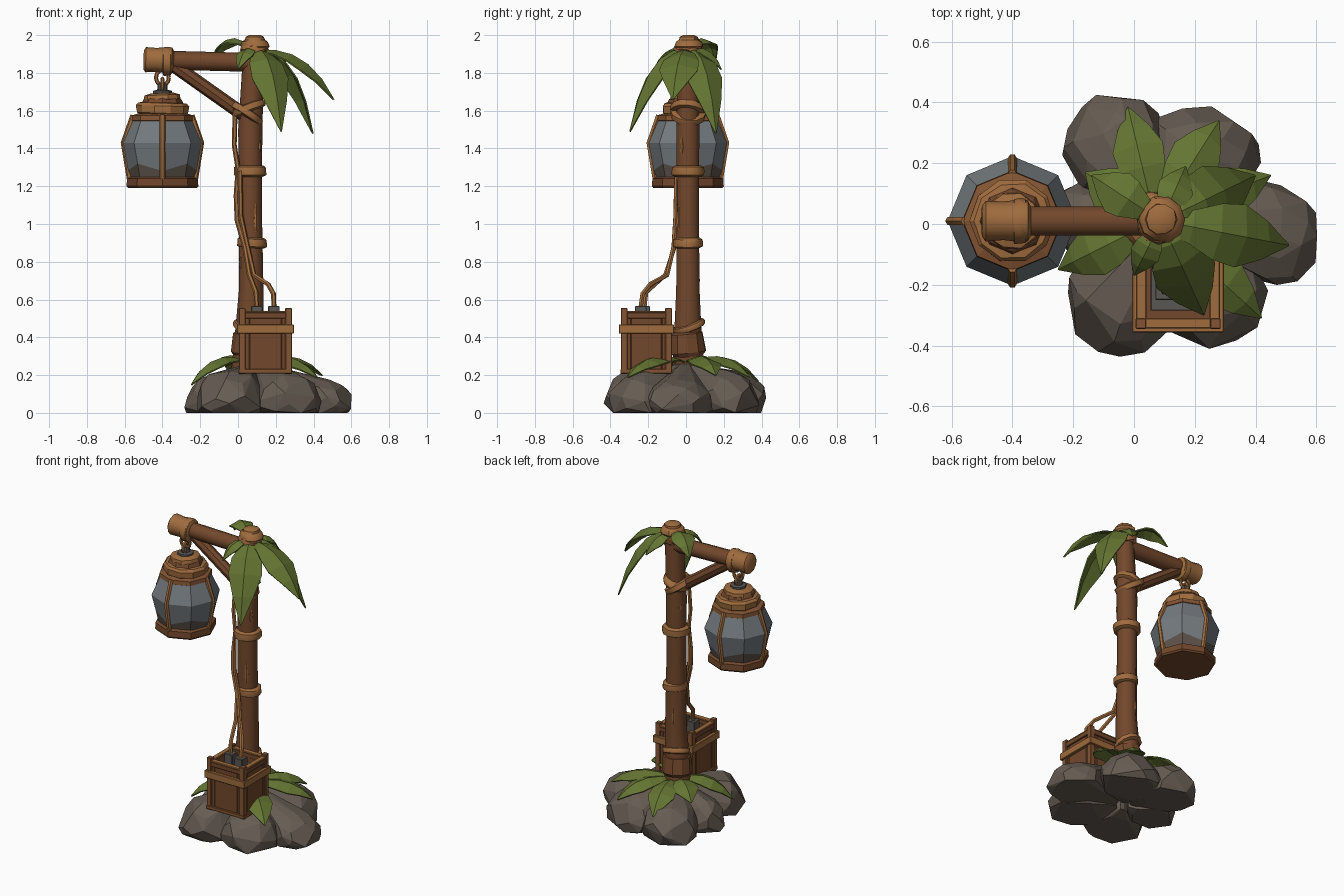
import bpy, bmesh, math, random
from mathutils import Vector, Quaternion

random.seed(4)
cube = bpy.data.objects.get("Cube")
if cube:
    bpy.data.objects.remove(cube, do_unlink=True)


def material(name, *rgb):
    m = bpy.data.materials.new(name)
    m.use_nodes = True
    m.diffuse_color = (*rgb, 1)
    bsdf = m.node_tree.nodes["Principled BSDF"]
    bsdf.inputs["Base Color"].default_value = (*rgb, 1)
    bsdf.inputs["Roughness"].default_value = 0.9
    return m


BARK = material("bark brown", 0.17, 0.064, 0.025)
TRIM = material("trim brown", 0.23, 0.09, 0.033)
ROPE = material("rope tan", 0.35, 0.15, 0.048)
STONE = material("stone grey", 0.132, 0.106, 0.085)
LEAF = material("leaf green", 0.128, 0.178, 0.032)
GLASS = material("glass grey", 0.175, 0.195, 0.21)
SOOT = material("sooty glass", 0.11, 0.085, 0.07)
METAL = material("dark metal", 0.10, 0.095, 0.088)


def finish(name, bm, mats, smooth=False):
    bmesh.ops.recalc_face_normals(bm, faces=bm.faces)
    me = bpy.data.meshes.new(name)
    bm.to_mesh(me)
    bm.free()
    ob = bpy.data.objects.new(name, me)
    bpy.context.collection.objects.link(ob)
    for m in mats:
        me.materials.append(m)
    if smooth:
        bpy.ops.object.select_all(action='DESELECT')
        ob.select_set(True)
        bpy.context.view_layer.objects.active = ob
        bpy.ops.object.shade_smooth_by_angle(angle=math.radians(42))
    return ob


def rings_to_mesh(name, pts, radii, quats, sides, mat, smooth, jitter=0):
    """Skin a stack of rings and cap both ends."""
    bm = bmesh.new()
    rings = []
    for p, r, q in zip(pts, radii, quats):
        ring = []
        for i in range(sides):
            a = math.tau * i / sides
            rr = r * (1 + random.uniform(-jitter, jitter))
            ring.append(bm.verts.new(p + q @ Vector((math.cos(a) * rr, math.sin(a) * rr, 0))))
        rings.append(ring)
    for lo, hi in zip(rings, rings[1:]):
        for i in range(sides):
            j = (i + 1) % sides
            bm.faces.new((lo[i], lo[j], hi[j], hi[i]))
    bm.faces.new(rings[0][::-1])
    bm.faces.new(rings[-1])
    return finish(name, bm, [mat], smooth)


def tube(name, pts, radii, mat, sides=10):
    pts = [Vector(p) for p in pts]
    if not isinstance(radii, (list, tuple)):
        radii = [radii] * len(pts)
    quats, q, last = [], Quaternion(), Vector((0, 0, 1))
    for i in range(len(pts)):
        t = (pts[min(i + 1, len(pts) - 1)] - pts[max(i - 1, 0)]).normalized()
        q = last.rotation_difference(t) @ q
        quats.append(q)
        last = t
    return rings_to_mesh(name, pts, radii, quats, sides, mat, True)


def lathe(name, centre, profile, mat, axis=(0, 0, 1), sides=8, smooth=False, jitter=0):
    centre, axis = Vector(centre), Vector(axis).normalized()
    q = Vector((0, 0, 1)).rotation_difference(axis)
    pts = [centre + axis * h for r, h in profile]
    return rings_to_mesh(name, pts, [r for r, h in profile], [q] * len(pts), sides, mat, smooth, jitter)


def wrap(name, centre, r, h, axis=(0, 0, 1)):
    """Bulging rope band round a pole."""
    lathe(name, centre, [(r * 0.8, -h), (r, -h * 0.7), (r * 1.03, 0), (r, h * 0.7), (r * 0.8, h)],
          ROPE, axis, 12, True, 0.04)


def box(name, lo, hi, mat):
    bm = bmesh.new()
    bmesh.ops.create_cube(bm, size=1)
    lo, hi = Vector(lo), Vector(hi)
    for v in bm.verts:
        v.co = Vector([(a + b) / 2 + c * (b - a) for a, b, c in zip(lo, hi, v.co)])
    bmesh.ops.bevel(bm, geom=bm.edges[:], offset=0.003, segments=1, affect='EDGES')
    finish(name, bm, [mat])


def leaf(name, base, tip, width, rise):
    """Pointed leaf, folded along its midrib and arched from base to tip."""
    base, tip = Vector(base), Vector(tip)
    ctrl = base.lerp(tip, 0.65)
    ctrl.z = base.z + rise
    side = (tip - base).cross(Vector((0, 0, 1))).normalized()
    bm = bmesh.new()
    rows = []
    widths = (0.2, 0.55, 0.9, 1, 0.62, 0.03)
    for i, w in enumerate(widths):
        t = i / (len(widths) - 1)
        p = base * (1 - t) ** 2 + ctrl * 2 * t * (1 - t) + tip * t * t
        tan = ((ctrl - base) * (1 - t) + (tip - ctrl) * t).normalized()
        drop = side.cross(tan) * (-0.35 * w * width)
        rows.append([bm.verts.new(p + side * (w * width * s) + drop * abs(s)) for s in (-1, 0, 1)])
    for a, b in zip(rows, rows[1:]):
        for k in (0, 1):
            bm.faces.new((a[k], a[k + 1], b[k + 1], b[k]))
    ob = finish(name, bm, [LEAF])
    ob.modifiers.new("thickness", 'SOLIDIFY').thickness = 0.008


# Rock mound: faceted hulls that lean in to a shared centre
rocks = [(-0.06, 0.25, 0.18, 0.18, 0.23), (0.22, 0.22, 0.2, 0.17, 0.23), (0.45, -0.04, 0.165, 0.18, 0.18),
         (0.26, -0.23, 0.18, 0.18, 0.22), (-0.04, -0.25, 0.185, 0.18, 0.24), (-0.13, 0.01, 0.15, 0.14, 0.2)]
for n, (x, y, rx, ry, h) in enumerate(rocks):
    bm = bmesh.new()
    count = 44
    for i in range(count):
        s = 1 - 2 * (i + 0.5) / count
        a = i * 2.4 + random.uniform(-0.4, 0.4)
        c = math.sqrt(1 - s * s) * random.uniform(0.93, 1.06)
        bm.verts.new((x + rx * c * math.cos(a), y + ry * c * math.sin(a), max(0, h * (0.26 + 0.74 * s))))
    for z in (0.02, 0.26):
        for k in (-0.05, 0.05):
            bm.verts.new((0.08 + (x - 0.08) * 0.15 - y * k, y * 0.15 + x * k, z))
    bmesh.ops.convex_hull(bm, input=bm.verts[:])
    bmesh.ops.delete(bm, geom=[v for v in bm.verts if not v.link_faces], context='VERTS')
    bmesh.ops.dissolve_limit(bm, angle_limit=0.15, verts=bm.verts[:], edges=bm.edges[:])
    finish(f"rock_{n + 1}", bm, [STONE])

# Post, arm and brace
tube("post", [(0.05, 0.01, 0.2), (0.06, 0.01, 0.42), (0.07, 0.01, 0.65), (0.065, 0.01, 1.1),
              (0.065, 0.01, 1.5), (0.085, 0.01, 1.95)], [0.088, 0.076, 0.065, 0.061, 0.064, 0.055], BARK)
tube("arm", [(-0.49, 0.01, 1.87), (0.1, 0.01, 1.855)], 0.05, BARK)
tube("brace", [(-0.34, 0.01, 1.84), (0.07, 0.01, 1.55)], 0.037, BARK, 8)

# Peeled bark strips, nearly flush with the post
for a, z, length in ((-1.1, 0.95, 0.16), (1.9, 0.62, 0.2), (3.6, 0.75, 0.1), (-0.6, 1.36, 0.12), (2.6, 1.4, 0.12)):
    x, y = 0.067 + 0.055 * math.cos(a), 0.01 + 0.055 * math.sin(a)
    tube("bark_strip", [(x, y, z), (x, y, z + length * 0.4), (x, y, z + length)], [0.004, 0.013, 0.004], ROPE, 6)

# Rope bindings
wrap("post_binding_low", (0.075, 0.01, 0.9), 0.076, 0.028, (0.05, 0, 1))
wrap("post_binding_mid", (0.065, 0.01, 1.28), 0.084, 0.03)
wrap("brace_binding_down", (0.045, 0.01, 1.585), 0.095, 0.022, (0.65, 0.1, 1))
wrap("brace_binding_up", (0.055, 0.01, 1.61), 0.09, 0.022, (-0.4, 0.1, 1))
wrap("base_binding", (0.062, 0.015, 0.46), 0.085, 0.02, (0.2, -0.35, 1))
lathe("base_collar", (0.058, 0.015, 0.3), [(0.08, 0), (0.095, 0.02), (0.088, 0.12), (0.07, 0.13)], BARK,
      (0.05, -0.1, 1), 10, False, 0.04)
for s in (-1, 1):
    wrap("top_binding", (0.085, 0.01, 1.91), 0.075, 0.025, (0.4 * s, 0.25, 1))
lathe("post_cap", (0.09, 0.015, 1.92), [(0.06, 0), (0.078, 0.02), (0.07, 0.045), (0.052, 0.055), (0.05, 0.07), (0.03, 0.08)],
      ROPE, (0, 0, 1), 10, True, 0.05)
lathe("arm_end_wrap", (-0.5, 0.01, 1.87),
      [(0.05, 0), (0.067, 0.012), (0.064, 0.07), (0.07, 0.13), (0.068, 0.15), (0.05, 0.16)],
      ROPE, (1, 0, -0.03), 12, True, 0.03)
wrap("hook_binding", (-0.375, 0.01, 1.86), 0.074, 0.026, (1, 0, 0))

# Lantern hook links
LX, LY = -0.4, 0.01
for n, (z, r, turn) in enumerate(((1.775, 0.034, 0), (1.735, 0.028, 1))):
    pts = []
    for i in range(13):
        a = math.tau * i / 12
        d = math.cos(a) * r
        pts.append((LX + d * (1 - turn), LY + d * turn, z + math.sin(a) * r * 1.2))
    tube(f"hook_link_{n + 1}", pts, 0.011, ROPE, 6)

# Lantern glass, with jagged soot along the bottom
lantern = lathe("lantern_glass", (LX, LY, 0), [(0.168, 1.24), (0.186, 1.295), (0.213, 1.43), (0.155, 1.56)], GLASS)
lantern.data.materials.append(SOOT)
for i, v in enumerate(lantern.data.vertices):
    if abs(v.co.z - 1.295) < 0.001:
        v.co.z += 0.025 if i % 2 else -0.015
for f in lantern.data.polygons:
    f.material_index = 1 if f.center.z < 1.3 else 0

# Lantern frame and roof
lathe("lantern_base", (LX, LY, 1.19), [(0.182, 0), (0.19, 0.01), (0.188, 0.05), (0.17, 0.06)], BARK)
lathe("lantern_rim", (LX, LY, 1.54), [(0.15, 0), (0.166, 0.008), (0.163, 0.035), (0.13, 0.045)], TRIM)
lathe("lantern_shoulder", (LX, LY, 1.575),
      [(0.12, 0), (0.137, 0.012), (0.14, 0.05), (0.125, 0.065), (0.09, 0.07)], ROPE, (0.03, 0, 1), 10, False, 0.03)
lathe("lantern_roof", (LX, LY, 1.62), [(0.12, 0), (0.1, 0.04), (0.055, 0.07)], BARK)
lathe("lantern_collar", (LX, LY, 1.648), [(0.085, 0), (0.097, 0.012), (0.092, 0.035), (0.06, 0.045)],
      ROPE, (-0.04, 0, 1), 10, False, 0.03)
lathe("lantern_neck", (LX, LY, 1.67), [(0.05, 0), (0.05, 0.035), (0.028, 0.04), (0.025, 0.075)], METAL)
for k in range(4):
    c, s = math.cos(k * math.pi / 2), math.sin(k * math.pi / 2)
    tube(f"lantern_rib_{k + 1}", [(LX + c * r, LY + s * r, z) for r, z in
                                  ((0.174, 1.24), (0.206, 1.43), (0.155, 1.575))], 0.015, ROPE, 6)

# Crate: walls of planks, corner posts, rails and rope band
X0, X1, Y0, Y1 = 0.005, 0.285, -0.345, -0.075
T = 0.022
box("crate_floor", (X0 + T, Y0 + T, 0.22), (X1 - T, Y1 - T, 0.25), BARK)
for lo, hi in ((0, 0.14), (0.14, 0.86), (0.86, 1)):
    xa, xb = (X0 + T + f * (X1 - X0 - 2 * T) for f in (lo, hi))
    ya, yb = (Y0 + T + f * (Y1 - Y0 - 2 * T) for f in (lo, hi))
    for y in (Y0 + 0.01, Y1 - 0.01 - T):
        box("crate_plank", (xa, y, 0.22), (xb, y + T, 0.53), BARK)
    for x in (X0 + 0.01, X1 - 0.01 - T):
        box("crate_plank", (x, ya, 0.22), (x + T, yb, 0.53), BARK)
for x in (X0, X1 - 0.035):
    for y in (Y0, Y1 - 0.035):
        box("crate_corner_post", (x, y, 0.205), (x + 0.035, y + 0.035, 0.555), TRIM)


def crate_frame(name, z, h, out, thick, mat):
    for y in (Y0 - out, Y1 + out - thick):
        box(name, (X0 - out, y, z), (X1 + out, y + thick, z + h), mat)
    for x in (X0 - out, X1 + out - thick):
        box(name, (x, Y0 - out, z), (x + thick, Y1 + out, z + h), mat)


crate_frame("crate_bottom_rail", 0.208, 0.024, 0.002, T, TRIM)
crate_frame("crate_top_rail", 0.5, 0.032, -0.002, 0.032, BARK)
crate_frame("crate_top_cap", 0.53, 0.009, -0.002, 0.034, ROPE)
crate_frame("crate_rope_band", 0.42, 0.048, 0.011, T, ROPE)

# Battery and terminals
box("battery", (X0 + 0.05, Y0 + 0.06, 0.25), (X1 - 0.05, Y1 - 0.06, 0.49), METAL)
for x, y in ((0.1, -0.22), (0.19, -0.24)):
    box("battery_terminal", (x - 0.03, y - 0.03, 0.48), (x + 0.03, y + 0.03, 0.565), METAL)

# Cables from the crate up the post to the brace
tube("cable_left", [(0.1, -0.22, 0.56), (0.095, -0.21, 0.64), (0.06, -0.11, 0.73), (0.035, -0.06, 0.88),
                    (-0.005, -0.045, 1.02), (-0.01, -0.04, 1.15), (0.0, -0.03, 1.29), (-0.02, -0.02, 1.42),
                    (-0.015, -0.01, 1.6)], 0.013, ROPE, 6)
tube("cable_right", [(0.19, -0.24, 0.56), (0.188, -0.23, 0.63), (0.16, -0.19, 0.68), (0.085, -0.1, 0.73),
                     (0.05, -0.065, 0.88), (0.015, -0.055, 1.04), (0.01, -0.05, 1.28)], 0.013, ROPE, 6)

# Crown leaves
crown = (0.09, 0.01, 1.92)
for n, (x, y, z, w, rise) in enumerate([(0.51, -0.07, 1.66, 0.105, 0.04), (0.4, 0.16, 1.48, 0.105, 0.06),
                                        (0.23, -0.3, 1.49, 0.105, 0.05), (-0.14, 0.16, 1.87, 0.075, 0.15),
                                        (0.0, -0.17, 1.82, 0.05, 0.05), (0.17, 0.19, 1.82, 0.06, 0.05)]):
    leaf(f"crown_leaf_{n + 1}", crown, (x, y, z), w, rise)

# Ground leaves
for n, (x, y, z) in enumerate([(-0.25, -0.15, 0.15), (-0.02, 0.385, 0.17), (0.28, 0.34, 0.19),
                               (0.42, -0.31, 0.19), (-0.16, 0.17, 0.22), (0.45, 0.16, 0.2)]):
    leaf(f"ground_leaf_{n + 1}", (0.07, 0.01, 0.27), (x, y, z), 0.085, 0.09)
